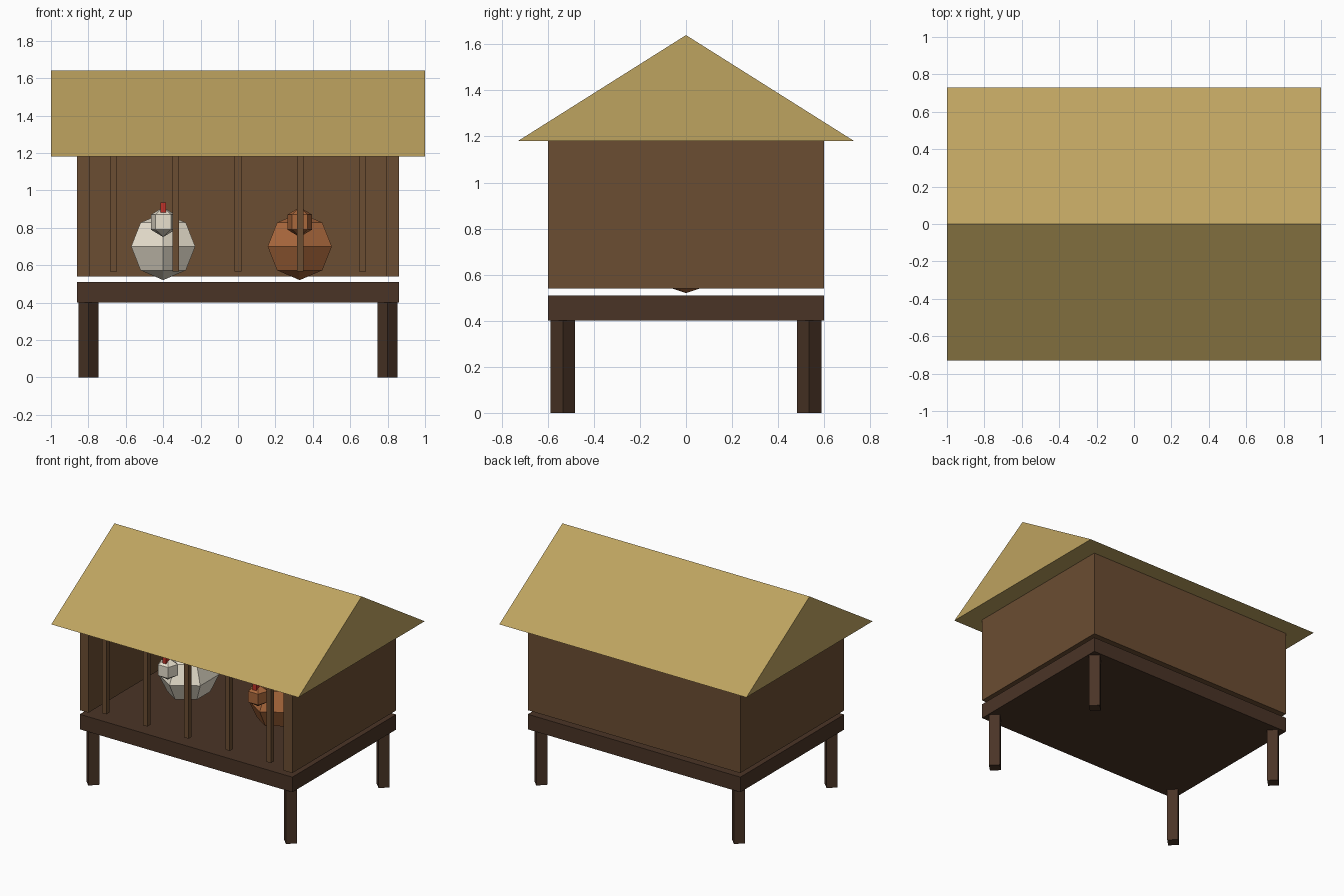
import bpy, bmesh
from math import atan2, pi
from mathutils import Matrix, Vector

if "Cube" in bpy.data.objects:
    bpy.data.objects.remove(bpy.data.objects["Cube"])


def material(name, r, g, b):
    def lin(c):
        c /= 255
        return c / 12.92 if c <= 0.04045 else ((c + 0.055) / 1.055) ** 2.4
    m = bpy.data.materials.new(name)
    m.diffuse_color = (lin(r), lin(g), lin(b), 1)
    m.use_nodes = True
    m.node_tree.nodes["Principled BSDF"].inputs["Base Color"].default_value = m.diffuse_color
    return m


THATCH = material("thatch", 190, 163, 96)
PLANK = material("plank", 107, 77, 50)
DARK = material("dark_wood", 74, 52, 38)
WHITE = material("white_feather", 232, 224, 206)
BROWN = material("brown_feather", 170, 104, 60)
RED = material("comb_red", 192, 50, 40)


def finish(bm, name, mat):
    bmesh.ops.recalc_face_normals(bm, faces=bm.faces[:])
    me = bpy.data.meshes.new(name)
    bm.to_mesh(me)
    bm.free()
    me.materials.append(mat)
    ob = bpy.data.objects.new(name, me)
    bpy.context.collection.objects.link(ob)
    return ob


def box(name, lo, hi, mat):
    lo, hi = Vector(lo), Vector(hi)
    bm = bmesh.new()
    bmesh.ops.create_cube(bm, size=1)
    bmesh.ops.scale(bm, vec=hi - lo, verts=bm.verts[:])
    bmesh.ops.translate(bm, vec=(lo + hi) / 2, verts=bm.verts[:])
    return finish(bm, name, mat)


def ball(name, centre, radii, sides, rings, mat):
    """Low-poly ellipsoid with one column of vertices facing +y."""
    bm = bmesh.new()
    bmesh.ops.create_uvsphere(bm, u_segments=sides, v_segments=rings, radius=1)
    v = max(bm.verts, key=lambda p: p.co.xy.length).co
    turn = Matrix.Rotation(pi / 2 - atan2(v.y, v.x), 3, 'Z')
    bmesh.ops.rotate(bm, matrix=turn, verts=bm.verts[:])
    bmesh.ops.scale(bm, vec=radii, verts=bm.verts[:])
    bmesh.ops.translate(bm, vec=centre, verts=bm.verts[:])
    return finish(bm, name, mat)


# Legs: four-sided posts turned edge-on
for x in (-0.80, 0.80):
    for y in (-0.535, 0.535):
        bm = bmesh.new()
        bmesh.ops.create_cone(bm, cap_ends=True, segments=4, radius1=0.053,
                              radius2=0.053, depth=0.40,
                              matrix=Matrix.Translation((x, y, 0.20)))
        finish(bm, ("front" if y < 0 else "back") + "_leg", DARK)

# Floor platform
box("floor", (-0.86, -0.60, 0.40), (0.86, 0.60, 0.51), DARK)

# Walls, open at the front
box("back_wall", (-0.86, 0.53, 0.54), (0.86, 0.60, 1.18), PLANK)
box("left_wall", (-0.86, -0.60, 0.54), (-0.79, 0.53, 1.18), PLANK)
box("right_wall", (0.79, -0.60, 0.54), (0.86, 0.53, 1.18), PLANK)

# Front bars
for i in range(-2, 3):
    x = i * 0.333
    box("front_bar", (x - 0.018, -0.597, 0.565), (x + 0.018, -0.561, 1.18), PLANK)

# Gabled roof: closed triangular prism
bm = bmesh.new()
gable = [bm.verts.new((-1, y, z)) for y, z in ((-0.73, 1.18), (0.73, 1.18), (0, 1.64))]
end = bmesh.ops.extrude_face_region(bm, geom=[bm.faces.new(gable)], use_keep_orig=True)
bmesh.ops.translate(bm, vec=(2, 0, 0),
                    verts=[g for g in end["geom"] if isinstance(g, bmesh.types.BMVert)])
finish(bm, "roof", THATCH)

# Hens
for label, x, mat in (("white", -0.40, WHITE), ("brown", 0.33, BROWN)):
    ball(label + "_hen_body", (x, 0, 0.70), (0.198, 0.22, 0.18), 6, 4, mat)
    ball(label + "_hen_head", (x, -0.24, 0.83), (0.08, 0.08, 0.08), 5, 3, mat)
    box(label + "_hen_comb", (x - 0.015, -0.28, 0.875), (x + 0.015, -0.20, 0.935), RED)
